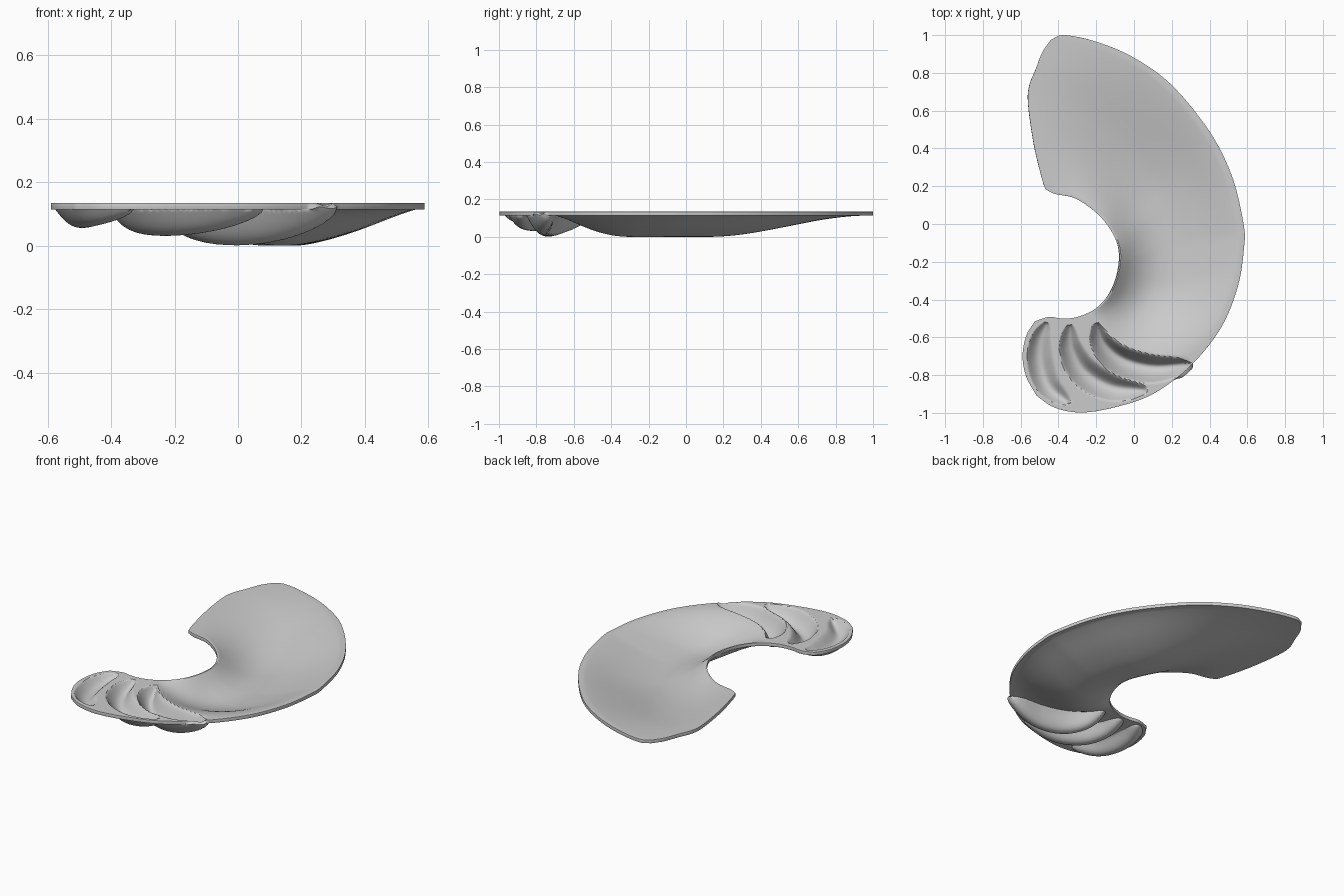
import bpy, math
from mathutils import Vector

if "Cube" in bpy.data.objects:
    bpy.data.objects.remove(bpy.data.objects["Cube"])

TOP, THICK = 0.134, 0.02
NU, NV = 300, 110


def spline(pts, n):
    """Catmull-Rom through pts, resampled evenly by length to n+1 points."""
    p = [Vector(q) for q in pts]
    p = [2 * p[0] - p[1]] + p + [2 * p[-1] - p[-2]]
    fine = []
    for i in range(1, len(p) - 2):
        a, b, c, d = p[i - 1:i + 3]
        for k in range(30):
            t = k / 30
            fine.append(0.5 * (2 * b + (c - a) * t + (2 * a - 5 * b + 4 * c - d) * t * t
                               + (3 * b - a - 3 * c + d) * t ** 3))
    fine.append(p[-2])
    acc = [0.0]
    for a, b in zip(fine, fine[1:]):
        acc.append(acc[-1] + (b - a).length)
    out, j = [], 0
    for i in range(n + 1):
        s = acc[-1] * i / n
        while j < len(acc) - 2 and acc[j + 1] < s:
            j += 1
        f = (s - acc[j]) / max(acc[j + 1] - acc[j], 1e-9)
        out.append(fine[j].lerp(fine[j + 1], min(f, 1)))
    return out


def smooth(t):
    t = max(0.0, min(1.0, t))
    return t * t * (3 - 2 * t)


def rise(t):
    return math.sin(math.pi / 2 * max(0.0, min(1.0, t)))


# Plate outline: four sides of a curved patch
outer = spline([(-.44, .975), (-.37, 1), (-.2, .965), (0, .88), (.2, .735), (.4, .49),
                (.52, .25), (.58, 0), (.583, -.12), (.55, -.33), (.46, -.55), (.3, -.75), (.1, -.9),
                (-.1, -.97), (-.28, -.998), (-.42, -.972), (-.515, -.91)], NU)
inner = spline([(-.47, .185), (-.42, .16), (-.3, .13), (-.17, .03), (-.09, -.1), (-.08, -.22),
                (-.12, -.35), (-.2, -.445), (-.3, -.492), (-.38, -.5), (-.45, -.492), (-.525, -.515)], NU)
head = spline([(-.47, .185), (-.49, .25), (-.53, .42), (-.56, .63), (-.555, .73), (-.52, .82),
               (-.485, .91), (-.44, .975)], NV)
tail = spline([(-.525, -.515), (-.57, -.59), (-.59, -.7), (-.57, -.81), (-.515, -.91)], NV)

# Tail grooves: centre line, half width on the tail side / bowl side, depth
grooves = [
    (spline([(-.2, -.52), (-.16, -.63), (-.06, -.715), (.1, -.755), (.3, -.74)], 80), .095, .075, .113),
    (spline([(-.34, -.53), (-.33, -.66), (-.26, -.78), (-.12, -.86), (.07, -.88)], 80), .085, .085, .083),
    (spline([(-.46, -.52), (-.495, -.62), (-.495, -.74), (-.45, -.86), (-.34, -.95)], 80), .07, .085, .058),
]


def groove_depth(p, line, wl, wr, depth):
    n = len(line) - 1
    k = min(range(n + 1), key=lambda i: (line[i] - p).length_squared)
    a, b = max(k - 1, 0), min(k + 1, n)
    step = (line[b] - line[a]) / (b - a)
    tan, off = step.normalized(), p - line[k]
    t = (k + off.dot(tan) / step.length) / n
    if t <= 0.01 or t >= 0.99:
        return 0.0
    taper = math.sin(math.pi * t)
    side = tan.x * off.y - tan.y * off.x
    q = abs(side) / ((wr if side > 0 else wl) * taper ** 0.5)
    if q >= 1:
        return 0.0
    shape = (1 - q * q) ** 1.2 if side <= 0 else 0.5 + 0.5 * math.cos(math.pi * q)
    return depth * taper ** 0.55 * shape


def bowl_depth(p, u, v):
    across = rise((v - .02) / .46) * rise((.97 - v) / .47) ** 1.1
    along = smooth((u + .02) / .4)
    end = -.22 - math.sqrt(max(0, .48 ** 2 - (p.x - .18) ** 2))
    return .114 * across * along * rise((p.y - end) / .4)


# Main dish surface
verts, faces = [], []
c00, c01, c10, c11 = inner[0], outer[0], inner[-1], outer[-1]
for i in range(NU + 1):
    u = i / NU
    for j in range(NV + 1):
        v = j / NV
        p = (inner[i] * (1 - v) + outer[i] * v + head[j] * (1 - u) + tail[j] * u
             - (c00 * (1 - u) * (1 - v) + c01 * (1 - u) * v + c10 * u * (1 - v) + c11 * u * v))
        d = bowl_depth(p, u, v)
        if p.y < -.45:
            d = max([d] + [groove_depth(p, *g) for g in grooves])
        verts.append((p.x, p.y, TOP - d))
for i in range(NU):
    for j in range(NV):
        a = i * (NV + 1) + j
        faces.append((a, a + NV + 1, a + NV + 2, a + 1))

mesh = bpy.data.meshes.new("curved_dish")
mesh.from_pydata(verts, [], faces)
dish = bpy.data.objects.new("curved_dish", mesh)
bpy.context.collection.objects.link(dish)

# Wall thickness (downwards) and softened rim
sol = dish.modifiers.new("thickness", 'SOLIDIFY')
sol.thickness, sol.offset = THICK, -1
bev = dish.modifiers.new("rim", 'BEVEL')
bev.width, bev.segments = .004, 2
bev.limit_method, bev.angle_limit = 'ANGLE', math.radians(75)

bpy.context.view_layer.objects.active = dish
dish.select_set(True)
bpy.ops.object.shade_smooth_by_angle(angle=math.radians(35))
